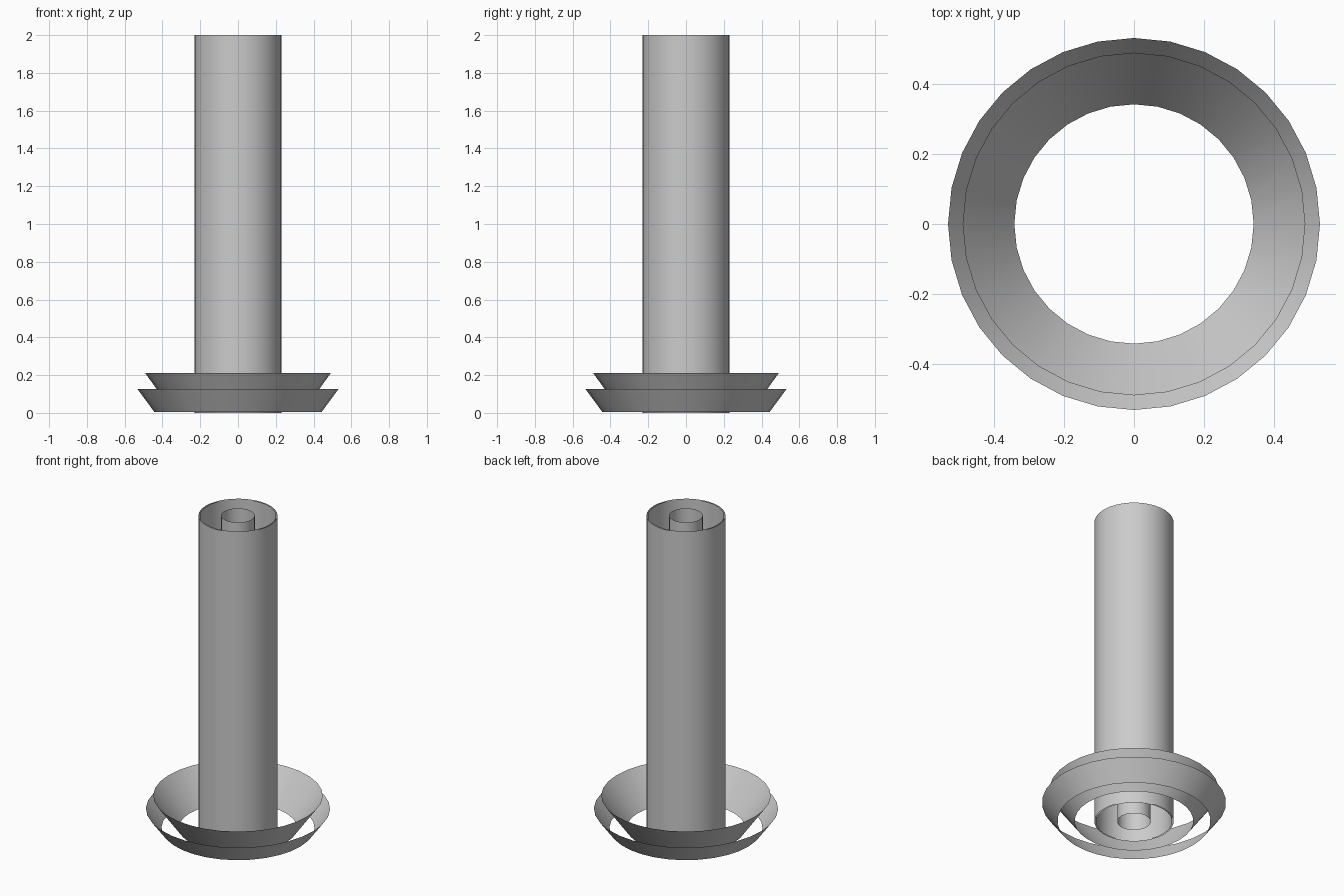
import bpy, bmesh
from math import cos, sin, tau

if "Cube" in bpy.data.objects:
    bpy.data.objects.remove(bpy.data.objects["Cube"])

SIDES = 32


def open_band(name, r0, z0, r1, z1, inward=False):
    """Open-ended round wall from (r0, z0) to (r1, z1)."""
    bm = bmesh.new()
    rings = [[bm.verts.new((r * cos(tau * i / SIDES), r * sin(tau * i / SIDES), z))
              for i in range(SIDES)] for r, z in ((r0, z0), (r1, z1))]
    lo, hi = rings
    for i in range(SIDES):
        j = (i + 1) % SIDES
        f = bm.faces.new((lo[i], lo[j], hi[j], hi[i]))
        f.smooth = True
        if inward:
            f.normal_flip()
    mesh = bpy.data.meshes.new(name)
    bm.to_mesh(mesh)
    bm.free()
    obj = bpy.data.objects.new(name, mesh)
    bpy.context.collection.objects.link(obj)
    return obj


# Main tube: thin double wall, open at both ends
open_band("tube_outer_wall", 0.229, 0, 0.229, 2)
open_band("tube_inner_wall", 0.221, 0, 0.221, 2, inward=True)

# Narrow core tube
open_band("core_tube", 0.097, 0, 0.097, 2)

# Flared collars around the foot
open_band("outer_collar", 0.443, 0.005, 0.533, 0.127)
open_band("inner_collar", 0.343, 0.005, 0.491, 0.21)
